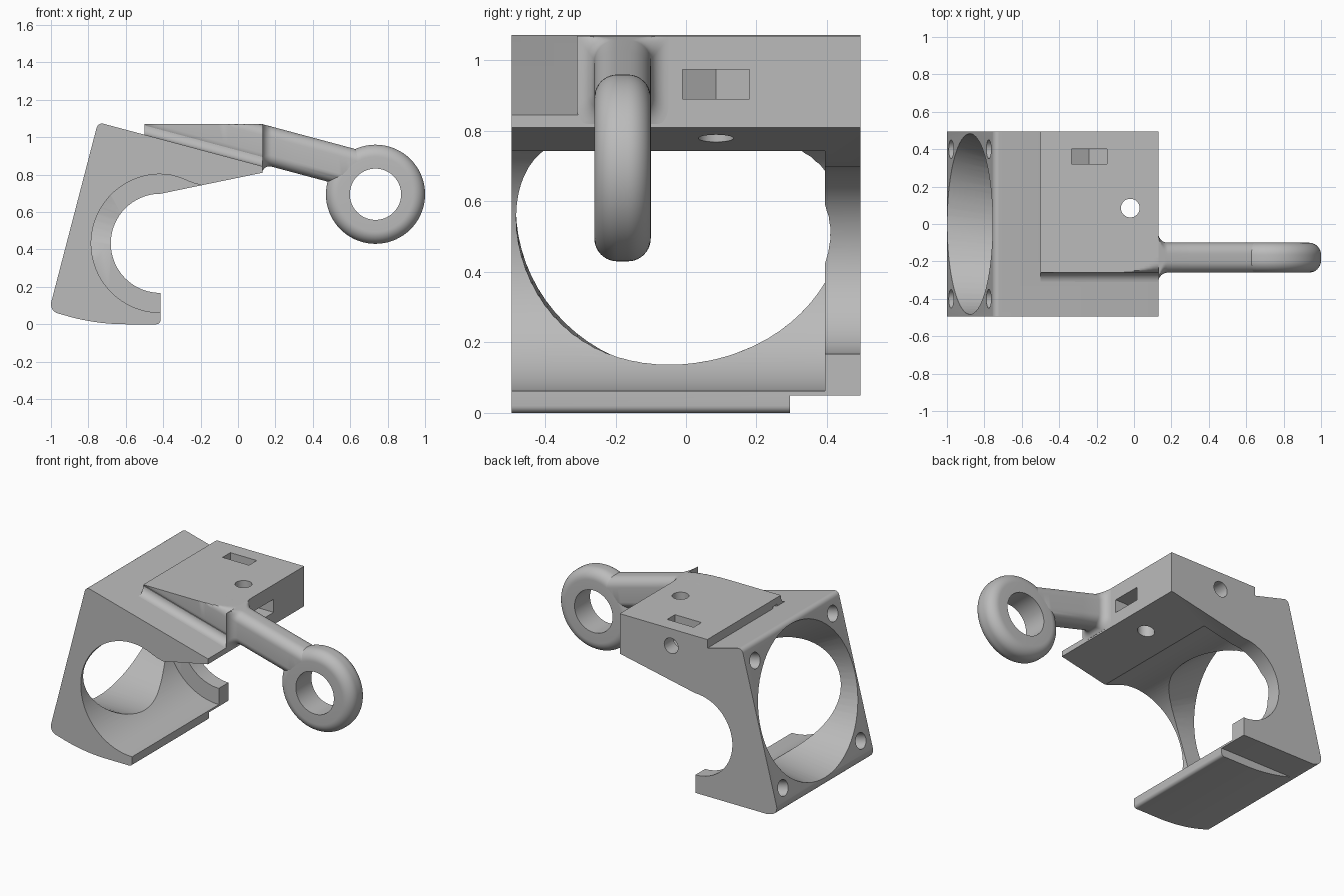
import bpy, bmesh
from math import sin, cos, pi, radians, sqrt
from mathutils import Vector

cube = bpy.data.objects.get("Cube")
if cube:
    bpy.data.objects.remove(cube, do_unlink=True)

grey = bpy.data.materials.new("plain_grey")
grey.use_nodes = True
tone = (0.5, 0.5, 0.5, 1)
grey.diffuse_color = tone
grey.node_tree.nodes["Principled BSDF"].inputs["Base Color"].default_value = tone


def loft(name, rings, closed=False):
    """Skin a list of equal point rings, capped unless closed."""
    bm = bmesh.new()
    rows = [[bm.verts.new(p) for p in ring] for ring in rings]
    n = len(rows[0])
    pairs = list(zip(rows, rows[1:])) + ([(rows[-1], rows[0])] if closed else [])
    for a, b in pairs:
        for i in range(n):
            j = (i + 1) % n
            bm.faces.new((a[i], a[j], b[j], b[i]))
    if not closed:
        bm.faces.new(rows[0])
        bm.faces.new(rows[-1])
    bmesh.ops.recalc_face_normals(bm, faces=bm.faces)
    mesh = bpy.data.meshes.new(name)
    bm.to_mesh(mesh)
    bm.free()
    mesh.materials.append(grey)
    ob = bpy.data.objects.new(name, mesh)
    bpy.context.collection.objects.link(ob)
    return ob


def prism_y(name, profile, y0, y1):
    return loft(name, [[(x, y, z) for x, z in profile] for y in (y0, y1)])


def rod(name, start, end, r, n=32):
    start, end = Vector(start), Vector(end)
    u = (end - start).orthogonal().normalized()
    v = (end - start).normalized().cross(u)
    turn = [2 * pi * i / n for i in range(n)]
    return loft(name, [[c + r * (cos(t) * u + sin(t) * v) for t in turn]
                       for c in (start, end)])


def arc(cx, cz, r, a0, a1, n):
    angles = [radians(a0 + (a1 - a0) * i / n) for i in range(n + 1)]
    return [(cx + r * cos(a), cz + r * sin(a)) for a in angles]


def boolean(ob, tool, mode):
    mod = ob.modifiers.new("cut", "BOOLEAN")
    mod.operation, mod.solver, mod.object = mode, "EXACT", tool
    bpy.context.view_layer.objects.active = ob
    bpy.ops.object.modifier_apply(modifier=mod.name)
    bpy.data.objects.remove(tool, do_unlink=True)


def smooth(ob):
    bpy.ops.object.select_all(action="DESELECT")
    ob.select_set(True)
    bpy.context.view_layer.objects.active = ob
    bpy.ops.object.shade_smooth_by_angle(angle=radians(30))


# Main bracket: side profile with a C-shaped cradle
BX, BZ = -0.415, 0.4325
profile = (arc(-0.435, 0.02, 0.02, 0, -90, 5)
           + arc(-0.6, 1.14, 1.14, -90, -107, 10)
           + arc(-0.95, 0.106, 0.05, -108, -194.6, 8)
           + arc(-0.727, 1.043, 0.03, 165.4, 75.2, 8)
           + [(0.13, 0.845), (0.13, 0.81)]
           + arc(BX, BZ, 0.265, 90, 270, 48))
bracket = prism_y("bracket", profile, -0.495, 0.495)

# Raised clamp block on the sloping top
block = prism_y("block", [(-0.5, 1.07), (0.13, 1.07), (0.13, 0.82), (-0.5, 0.98)],
                -0.18, 0.495)
boolean(bracket, block, "UNION")

# Wider bore, leaving a lip at the back
bore = (arc(BX, BZ, 0.37, 270, 90, 60)
        + [(-0.36, 0.798), (-0.31, 0.784), (-0.26, 0.763), (-0.23, 0.752),
           (-0.2, 0.745), (-0.18, 0.73), (-0.1, 0.5), (-0.1, 0.0625)])
boolean(bracket, prism_y("bore", bore, -0.6, 0.395), "DIFFERENCE")

# Tapered air duct from the slanted face into the bore
fan = Vector((-0.877, 0, 0.584))
up = Vector((0.252, 0, 0.968))
side = Vector((0, 1, 0))
out = Vector((-0.968, 0, 0.252))
near, far = [], []
for i in range(72):
    c, s = cos(2 * pi * i / 72), sin(2 * pi * i / 72)
    a = fan + 0.483 * (c * side + s * up)
    b = Vector((-0.4, -0.08 + 0.4 * c, 0.455 + 0.305 * s))
    near.append(a + (a - b) * 0.1)
    far.append(b)
boolean(bracket, loft("duct", [near, far]), "DIFFERENCE")

# Four blind screw holes around the duct
for sy in (-1, 1):
    for su in (-1, 1):
        p = fan + 0.4 * (sy * side + su * up)
        boolean(bracket, rod("screw", p + out * 0.1, p - out * 0.16, 0.05), "DIFFERENCE")

# Clamp bolts, each with a nut pocket
boolean(bracket, rod("bolt_down", (-0.02, 0.085, 0.6), (-0.02, 0.085, 1.2), 0.05), "DIFFERENCE")
boolean(bracket, rod("bolt_back", (-0.24, 0.2, 0.96), (-0.24, 0.6, 0.96), 0.05), "DIFFERENCE")
pocket = [(0.3, 0.095), (-0.055, 0.095), (-0.11, 0), (-0.055, -0.095), (0.3, -0.095)]
boolean(bracket, loft("nut_side", [[(-0.02 + d, 0.085 + w, z) for d, w in pocket]
                                   for z in (0.89, 0.975)]), "DIFFERENCE")
boolean(bracket, loft("nut_top", [[(-0.24 + w, y, 0.96 + d) for d, w in pocket]
                                  for y in (0.32, 0.4)]), "DIFFERENCE")

# Step under the back edge
step = [(-1.2, -0.1), (-0.3, -0.1), (-0.3, 0.05), (-1.2, 0.05)]
boolean(bracket, prism_y("step", step, 0.295, 0.6), "DIFFERENCE")
smooth(bracket)

# Rounded arm, flared where it leaves the block
AY, SLOPE, FLARE = -0.18, -0.268, 0.05
RX, RZ = 0.735, 0.695


def arm_ring(x, grow=0.0):
    mid = 0.963 + SLOPE * (x - 0.13)
    w, h, r = 0.08 + grow, 0.107 + grow, 0.06
    ring = []
    for k, (sy, sz) in enumerate([(1, 1), (-1, 1), (-1, -1), (1, -1)]):
        for y, z in arc(sy * (w - r), sz * (h - r), r, 90 * k, 90 * k + 90, 8):
            z = min(mid + z, 1.07, mid + 0.107)
            if grow:
                z = max(z, 0.82)
            if x > 0.54:
                z = max(z, RZ + sqrt(0.2 ** 2 - (x - RX) ** 2))
            ring.append((x, AY + y, z))
    return ring


rings = [arm_ring(-0.5 + 0.63 * i / 24) for i in range(25)]
for i in range(9):
    d = FLARE * (1 - cos(pi / 2 * i / 8))
    rings.append(arm_ring(0.1301 + d, FLARE - sqrt(FLARE ** 2 - (FLARE - d) ** 2)))
rings += [arm_ring(x) for x in (0.3, 0.54, 0.56, 0.58, 0.6, 0.62, 0.64)]
smooth(loft("arm", rings))

# Concave fillet between arm and sloping top
fillet = []
for x in (-0.5, 0.13):
    z = 0.845 - 0.267 * (x - 0.13)
    fillet.append([(x, -0.31 + y, z + 0.05 + h) for y, h in arc(0, 0, 0.05, -90, 0, 8)]
                  + [(x, -0.22, z + 0.05), (x, -0.22, z - 0.01), (x, -0.31, z - 0.01)])
smooth(loft("arm_fillet", fillet))

# Eye ring at the arm's end, outer edges rounded
section = ([(0.137, -0.08)] + arc(0.2, -0.015, 0.065, -90, 0, 10)
           + arc(0.2, 0.015, 0.065, 0, 90, 10) + [(0.137, 0.08)])
eye = [[(RX + r * cos(t), AY + y, RZ + r * sin(t)) for r, y in section]
       for t in [2 * pi * i / 72 for i in range(72)]]
smooth(loft("eye_ring", eye, closed=True))
